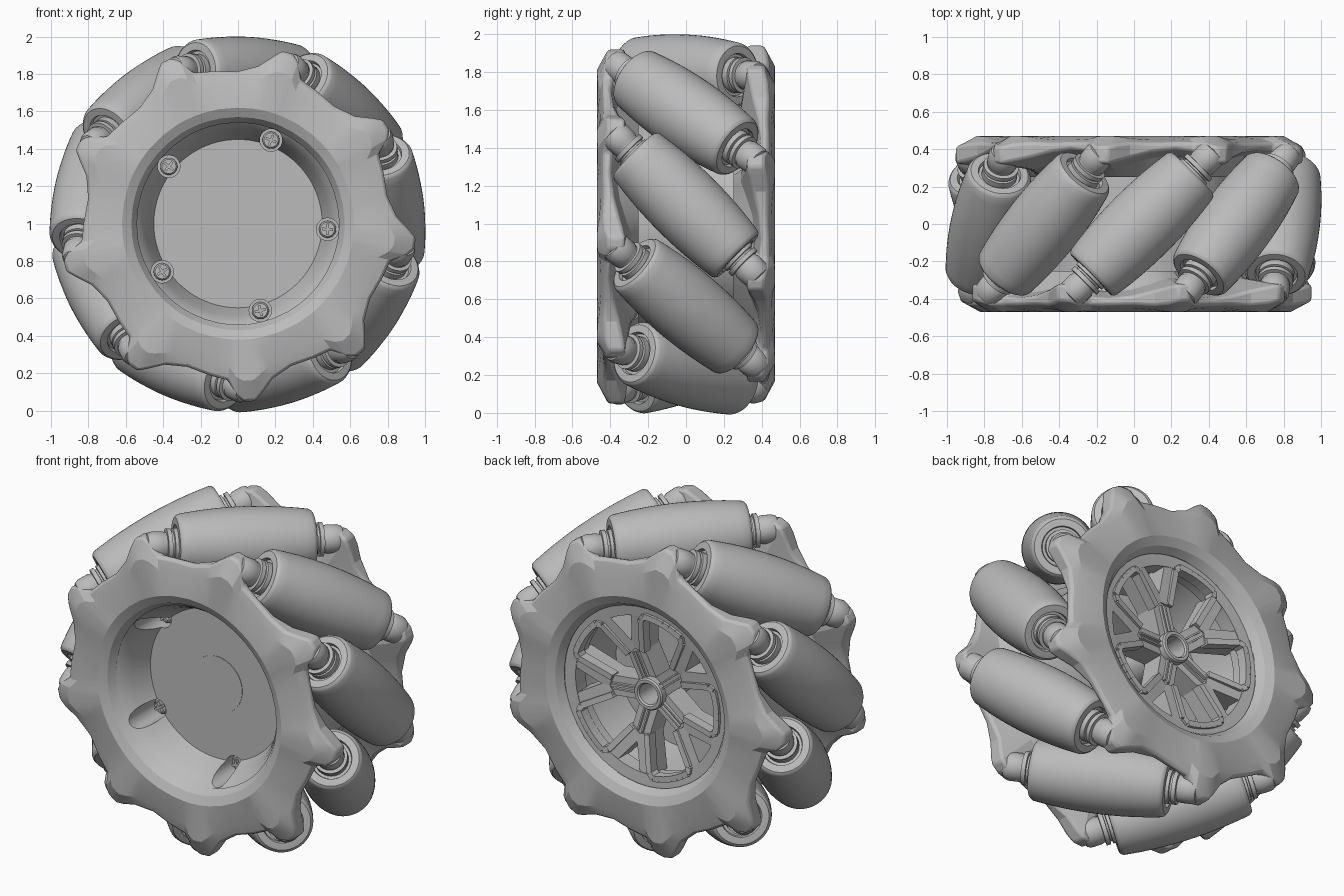
import bpy, bmesh, math
from mathutils import Matrix, Vector

old = bpy.data.objects.get("Cube")
if old:
    bpy.data.objects.remove(old, do_unlink=True)

GREY = (0.5, 0.5, 0.5, 1)
mat = bpy.data.materials.new("plain grey")
mat.use_nodes = True
mat.diffuse_color = GREY
mat.node_tree.nodes["Principled BSDF"].inputs["Base Color"].default_value = GREY

COUNT = 9
CENTRE = Matrix.Translation((0, 0, 1))
ROLLER_R = 0.8                      # distance of roller axes from the wheel axis
AXIS = Vector((0, -1, 1)).normalized()
FLIP = Matrix.Rotation(math.pi, 4, 'X')


def turn(deg):
    """Rotation about the wheel axis, counter-clockwise seen from the front."""
    return CENTRE @ Matrix.Rotation(-math.radians(deg), 4, 'Y')


def polar(r, deg, y):
    a = math.radians(deg)
    return Vector((r * math.cos(a), y, r * math.sin(a)))


def finish(bm, name, angle=32):
    bmesh.ops.remove_doubles(bm, verts=bm.verts, dist=1e-5)
    bmesh.ops.recalc_face_normals(bm, faces=bm.faces)
    me = bpy.data.meshes.new(name)
    bm.to_mesh(me)
    bm.free()
    me.materials.append(mat)
    me.shade_smooth()
    me.set_sharp_from_angle(angle=math.radians(angle))
    return me


def place(name, me, matrix):
    ob = bpy.data.objects.new(name, me)
    bpy.context.collection.objects.link(ob)
    ob.matrix_world = matrix
    return ob


def skin(bm, rings, closed=False):
    """Join rings of points with quads."""
    rows = [[bm.verts.new(p) for p in ring] for ring in rings]
    pairs = list(zip(rows, rows[1:])) + ([(rows[-1], rows[0])] if closed else [])
    for a, b in pairs:
        for i in range(len(a)):
            j = (i + 1) % len(a)
            bm.faces.new((a[i], a[j], b[j], b[i]))
    return rows


def lathe(name, profile, seg=48, closed=False):
    """Revolve (radius, y) points about the y axis; open ends are capped."""
    bm = bmesh.new()
    rows = skin(bm, [[polar(r, 360 * i / seg, y) for i in range(seg)]
                     for r, y in profile], closed)
    if not closed:
        bm.faces.new(rows[0])
        bm.faces.new(rows[-1])
    return finish(bm, name)


def bar(bm, p, q, width, depth):
    """Box from p to q, extending towards the front by depth."""
    d = (q - p).normalized()
    side = d.cross(Vector((0, 1, 0))).normalized() * width / 2
    down = Vector((0, -depth, 0))
    rows = [[bm.verts.new(c + o) for o in (side, -side, down - side, down + side)]
            for c in (p, q)]
    for i in range(4):
        j = (i + 1) % 4
        bm.faces.new((rows[0][i], rows[0][j], rows[1][j], rows[1][i]))
    bm.faces.new(rows[0])
    bm.faces.new(rows[1])


# Hub core: curved dish in front, deep well behind
core = place("hub_core", lathe("hub_core", [
    (0.45, -0.2), (0.468, -0.25), (0.495, -0.32), (0.52, -0.37), (0.545, -0.396),
    (0.565, -0.38), (0.565, 0.38), (0.545, 0.396), (0.53, 0.36), (0.5, 0.34),
    (0.45, 0.03)], 96), CENTRE)
place("hub_cap", lathe("hub_cap", [(0.17, -0.203), (0.17, -0.19)]), CENTRE)

# Screw pockets in the dish, with cross-head screws
SPOKES = [-3.6 + 72 * k for k in range(5)]
bm = bmesh.new()
for a in SPOKES:
    bmesh.ops.create_cone(bm, cap_ends=True, segments=24, radius1=0.06, radius2=0.06, depth=0.5,
                          matrix=Matrix.Translation(polar(0.48, a, -0.38))
                          @ Matrix.Rotation(math.pi / 2, 4, 'X'))
cutter = place("pocket_cutter", finish(bm, "pocket_cutter"), CENTRE)
cutter.hide_render = True
cut = core.modifiers.new("pockets", 'BOOLEAN')
cut.object, cut.solver = cutter, 'EXACT'
bpy.context.view_layer.objects.active = core
bpy.ops.object.modifier_apply(modifier="pockets")
bpy.data.objects.remove(cutter, do_unlink=True)
core.data.set_sharp_from_angle(angle=math.radians(32))

head = lathe("screw", [(0.038, -0.17), (0.046, -0.16), (0.046, -0.125)], 24)
bm = bmesh.new()
for d in (Vector((0.03, 0, 0)), Vector((0, 0, 0.03))):
    bar(bm, Vector((0, -0.165, 0)) - d, Vector((0, -0.165, 0)) + d, 0.014, 0.025)
cross = finish(bm, "screw_cross")
for a in SPOKES:
    at = turn(a) @ Matrix.Translation((0.48, 0, 0))
    place("screw", head, at)
    place("screw_cross", cross, at)

# Toothed side plate: (angle from lug, outer radius, front y, back y, shoulder y)
LUG = [(-7, 0.84, -0.435, -0.39, -0.455), (-4, 0.92, -0.425, -0.335, -0.466),
       (-1.5, 0.953, -0.41, -0.325, -0.47), (2, 0.953, -0.41, -0.325, -0.47),
       (4.5, 0.915, -0.425, -0.335, -0.468), (9, 0.85, -0.435, -0.355, -0.458),
       (17, 0.812, -0.43, -0.385, -0.45), (26, 0.825, -0.435, -0.4, -0.45)]
LUG_ANGLE = 26.5
cols = [(LUG_ANGLE + 40 * k + p[0], *p[1:]) for k in range(COUNT) for p in LUG]
bm = bmesh.new()
skin(bm, [[polar(0.54, c[0], -0.4) for c in cols],
          [polar(0.57, c[0], -0.445) for c in cols],
          [polar(0.62, c[0], -0.47) for c in cols],
          [polar(0.25 + 0.62 * c[1], c[0], c[4]) for c in cols],
          [polar(c[1], c[0], c[2]) for c in cols],
          [polar(c[1], c[0], c[3]) for c in cols],
          [polar(0.7, c[0], c[3] + 0.035) for c in cols],
          [polar(0.61, c[0], -0.25) for c in cols],
          [polar(0.54, c[0], -0.25) for c in cols]], closed=False)
bmesh.ops.delete(bm, geom=[f for f in bm.faces
                           if all(v.co.xz.length < 0.615 and v.co.y > -0.3 for v in f.verts)],
                 context='FACES')
plate = finish(bm, "side_plate", 16)

# Barrel roller with washers, pin and lug bosses, turned about its own axis
HALF = 0.385
steps = [(HALF - 0.022) * (-1 + i / 8) for i in range(17)]
barrel = [(0.2 - 0.031 * (s / HALF) ** 2, s) for s in steps]
end = [(0.166, HALF - 0.01), (0.155, HALF - 0.001), (0.14, HALF), (0.115, HALF),
       (0.11, HALF - 0.02), (0.04, HALF - 0.02)]
roller = lathe("roller", [(r, -s) for r, s in reversed(end)] + barrel + end)
mount = lathe("roller_mount", [
    (0.095, 0.35), (0.095, 0.4), (0.08, 0.402), (0.08, 0.412), (0.095, 0.414),
    (0.095, 0.438), (0.075, 0.44), (0.075, 0.45), (0.08, 0.458), (0.08, 0.52),
    (0.07, 0.545), (0.045, 0.555)], 32)

TOP = 87
for i in range(COUNT):
    spin = turn(TOP + 40 * i)
    tilt = (Matrix.Translation((ROLLER_R, 0, 0))
            @ AXIS.to_track_quat('Y', 'X').to_matrix().to_4x4())
    place("roller", roller, spin @ tilt)
    place("front_roller_mount", mount, spin @ tilt)
    place("back_roller_mount", mount, spin @ FLIP @ tilt)

for name, flip in (("front_side_plate", Matrix.Identity(4)), ("back_side_plate", FLIP)):
    ob = place(name, plate, turn(TOP) @ flip)
    bev = ob.modifiers.new("soft_edges", 'BEVEL')
    bev.width, bev.segments = 0.014, 2
    bev.limit_method, bev.angle_limit = 'ANGLE', math.radians(40)

# Back hub tube and rim of the spoked face
place("hub_tube", lathe("hub_tube", [
    (0.062, 0.03), (0.062, 0.36), (0.07, 0.37), (0.088, 0.37), (0.095, 0.36), (0.095, 0.03)],
    closed=True), CENTRE)
place("spoke_rim", lathe("spoke_rim", [
    (0.475, 0.29), (0.475, 0.385), (0.545, 0.392), (0.545, 0.29)], 96, True), CENTRE)

# One forked spoke with slot ribs, and the raised frame of the window beside it
bm = bmesh.new()
bar(bm, polar(0.08, 0, 0.325), polar(0.31, 0, 0.35), 0.12, 0.14)
for s in (-1, 1):
    bar(bm, polar(0.26, 4 * s, 0.352), polar(0.5, 15 * s, 0.386), 0.085, 0.14)
    rib = Vector((0, 0, 0.014 * s))
    bar(bm, polar(0.09, 0, 0.345) + rib, polar(0.25, 0, 0.36) + rib, 0.01, 0.03)
spoke = finish(bm, "forked_spoke")

path = [polar(0.25, 12, 0.365), polar(0.46, 18, 0.4)]
path += [polar(0.487, a, 0.405) for a in range(21, 52, 5)]
path += [polar(0.46, 54, 0.4), polar(0.25, 60, 0.365)]
bm = bmesh.new()
for p, q in zip(path, path[1:]):
    bar(bm, p, q, 0.035, 0.06)
frame = finish(bm, "window_frame")
for a in SPOKES:
    place("forked_spoke", spoke, turn(a))
    place("window_frame", frame, turn(a))
